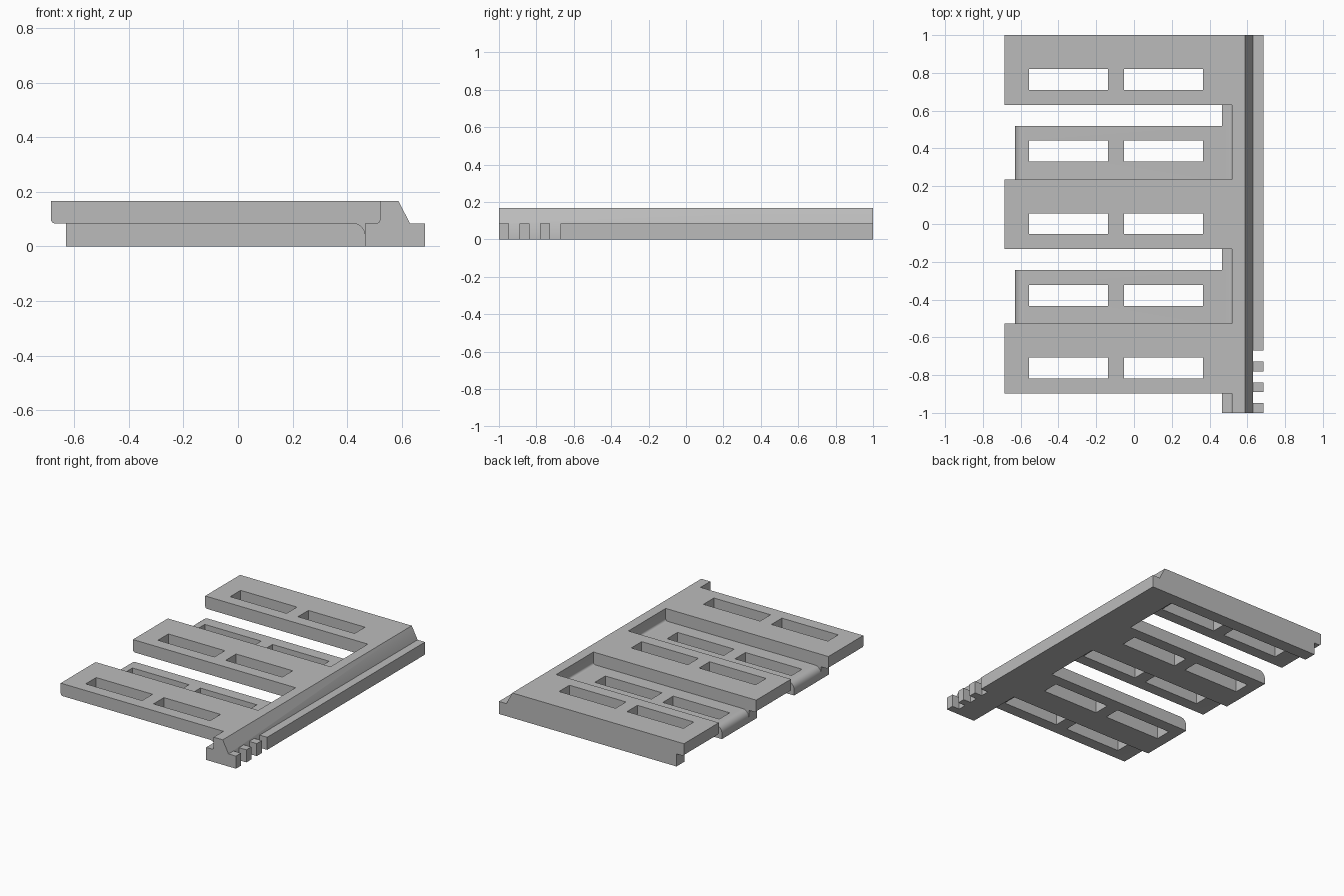
import bpy
import bmesh
from math import cos, sin, radians
from mathutils import Vector

cube = bpy.data.objects.get("Cube")
if cube:
    bpy.data.objects.remove(cube, do_unlink=True)

HEIGHT, MID = 0.167, 0.084      # full and half thickness
SMALL, BIG = 0.015, 0.045       # fillet radii
PITCH = 0.764                   # spacing of the interlocking fingers
ROOT = 0.55                     # fingers are buried in the spine up to here

grey = bpy.data.materials.new("plain_grey")
grey.use_nodes = True
grey.diffuse_color = (0.5, 0.5, 0.5, 1)
grey.node_tree.nodes["Principled BSDF"].inputs["Base Color"].default_value = (0.5, 0.5, 0.5, 1)


def arc(cx, cz, r, start, end, steps=6):
    angles = [radians(start + (end - start) * i / steps) for i in range(steps + 1)]
    return [(cx + r * cos(a), cz + r * sin(a)) for a in angles]


def prism(name, profile, y0, y1):
    """Extrude an x-z profile from y0 to y1."""
    bm = bmesh.new()
    face = bm.faces.new([bm.verts.new((x, y0, z)) for x, z in profile])
    new = bmesh.ops.extrude_face_region(bm, geom=[face])["geom"]
    bmesh.ops.translate(bm, vec=Vector((0, y1 - y0, 0)),
                        verts=[g for g in new if isinstance(g, bmesh.types.BMVert)])
    bmesh.ops.recalc_face_normals(bm, faces=bm.faces)
    mesh = bpy.data.meshes.new(name)
    bm.to_mesh(mesh)
    bm.free()
    mesh.materials.append(grey)
    obj = bpy.data.objects.new(name, mesh)
    bpy.context.collection.objects.link(obj)
    return obj


def box(x0, x1, z0, z1):
    return [(x0, z0), (x1, z0), (x1, z1), (x0, z1)]


def combine(target, tool, operation):
    """Merge or cut the tool into the target, then drop the tool."""
    tool.hide_render = True
    mod = target.modifiers.new("combine", 'BOOLEAN')
    mod.operation = operation
    mod.solver = 'EXACT'
    mod.object = tool
    bpy.context.view_layer.objects.active = target
    bpy.ops.object.modifier_apply(modifier=mod.name)
    bpy.data.objects.remove(tool, do_unlink=True)


# Spine with a sloped outer edge and a filleted inner ledge
spine_profile = ([(0.465, 0), (0.63, 0), (0.63, MID), (0.587, HEIGHT), (0.52, HEIGHT)]
                 + arc(0.52 - SMALL, MID + SMALL, SMALL, 0, -90) + [(0.465, MID)])
panel = prism("interlocking_comb_panel", spine_profile, -1, 1)

# Outer rail, ending in three small teeth
for y0, y1 in ((-0.67, 1), (-0.78, -0.727), (-0.89, -0.838), (-1, -0.947)):
    combine(panel, prism("rail", box(0.6, 0.685, 0, MID), y0, y1), 'UNION')

# Finger sections: the upper one overhangs, the lower one has a rounded tip
upper_profile = ([(-0.685, HEIGHT)]
                 + arc(-0.685 + SMALL, MID + SMALL, SMALL, 180, 270)
                 + arc(0.465 - BIG, MID - BIG, BIG, 90, 0)
                 + [(ROOT, MID - BIG), (ROOT, HEIGHT)])
lower_profile = ([(ROOT, 0), (ROOT, MID)]
                 + arc(-0.63 + BIG, MID - BIG, BIG, 90, 180) + [(-0.63, 0)])
lower_profile[1:2] = [(0.49, MID)]
heel_profile = box(-0.63, 0.49, 0, MID)

for i in range(3):
    shift = -PITCH * i
    combine(panel, prism("upper_finger", upper_profile, 0.631 + shift, 1 + shift), 'UNION')
    # Square heel that carries the back edge of the upper finger
    combine(panel, prism("heel", heel_profile, 0.915 + shift, 1 + shift), 'UNION')
    if i:
        combine(panel, prism("lower_finger", lower_profile, 1 + shift, 1.284 + shift), 'UNION')

# Two through slots in every finger
slots = [0.71 - PITCH * i for i in range(3)] + [0.331 - PITCH * i for i in range(2)]
for y in slots:
    for x0, x1 in ((-0.555, -0.137), (-0.053, 0.366)):
        combine(panel, prism("slot", box(x0, x1, -0.1, 0.3), y, y + 0.11), 'DIFFERENCE')

bpy.ops.object.select_all(action='DESELECT')
panel.select_set(True)
bpy.context.view_layer.objects.active = panel
bpy.ops.object.shade_smooth_by_angle(angle=radians(30))
